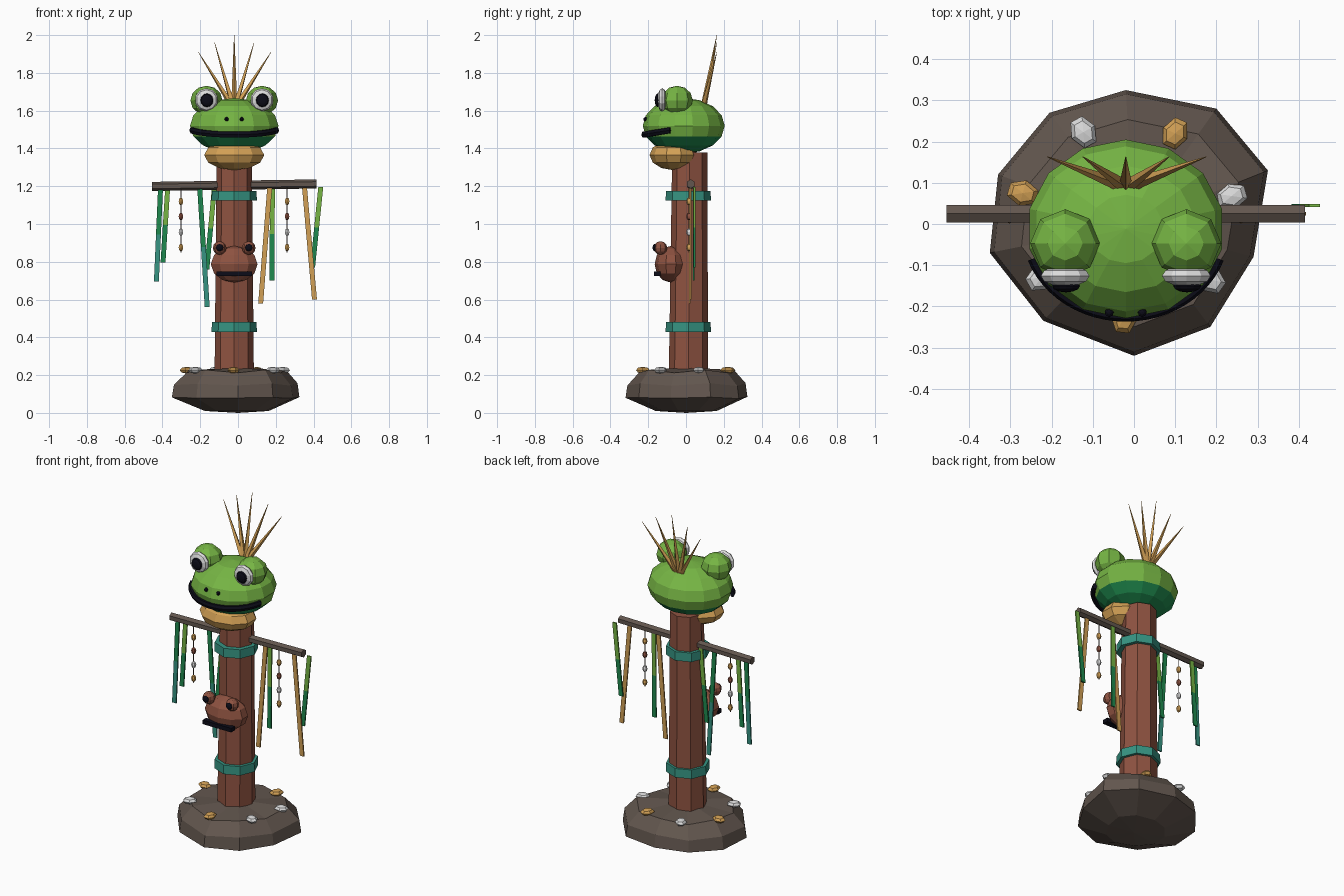
import bpy, bmesh, math
from mathutils import Vector, Matrix

if "Cube" in bpy.data.objects:
    bpy.data.objects.remove(bpy.data.objects["Cube"])

CX = -0.02  # the post and head sit slightly left of centre


def mat(name, hex_code):
    m = bpy.data.materials.new(name)
    rgb = [int(hex_code[i:i + 2], 16) / 255 for i in (0, 2, 4)]
    lin = [c / 12.92 if c <= 0.04045 else ((c + 0.055) / 1.055) ** 2.4 for c in rgb]
    m.diffuse_color = (*lin, 1)
    m.use_nodes = True
    m.node_tree.nodes["Principled BSDF"].inputs["Base Color"].default_value = m.diffuse_color
    return m


LEAF = mat("leaf green", "76B544")
EMERALD = mat("emerald green", "1F8A4E")
TEAL = mat("teal", "369482")
GOLD = mat("straw gold", "D2A055")
WOOD = mat("red wood", "8F5341")
BARK = mat("dark bark", "62564E")
WHITE = mat("pale white", "DCDCDC")
BLACK = mat("ink black", "0C0C18")


def finish(name, bm, *mats):
    bmesh.ops.recalc_face_normals(bm, faces=bm.faces[:])
    me = bpy.data.meshes.new(name)
    bm.to_mesh(me)
    bm.free()
    ob = bpy.data.objects.new(name, me)
    bpy.context.collection.objects.link(ob)
    for m in mats:
        me.materials.append(m)
    return ob


def ball(name, loc, size, m, seg=8, rings=6, rot=None):
    bm = bmesh.new()
    bmesh.ops.create_uvsphere(bm, u_segments=seg, v_segments=rings, radius=1)
    if rot:
        bm.transform(rot)
    bm.transform(Matrix.Translation(loc) @ Matrix.Diagonal((*size, 1)))
    return finish(name, bm, m)


def rod(name, a, b, r1, r2, m, seg=8, spin=0):
    a, b = Vector(a), Vector(b)
    d = b - a
    bm = bmesh.new()
    bmesh.ops.create_cone(bm, cap_ends=True, segments=seg, radius1=r1, radius2=r2, depth=d.length)
    q = d.to_track_quat('Z', 'Y').to_matrix().to_4x4()
    bm.transform(Matrix.Translation((a + b) / 2) @ q @ Matrix.Rotation(spin, 4, 'Z'))
    return finish(name, bm, m)


FACE_Y = Matrix.Rotation(math.pi / 2, 4, 'X')

# Rock base: one irregular outline stacked at several heights
outline = [(-0.02, 0.325), (0.2, 0.28), (0.325, 0.13), (0.29, -0.08), (0.185, -0.25),
           (0.0, -0.32), (-0.22, -0.235), (-0.35, -0.07), (-0.33, 0.12), (-0.205, 0.27)]
bm = bmesh.new()
levels = [(0.5, 0.01), (1.0, 0.08), (0.97, 0.15), (0.78, 0.22)]
loops = [[bm.verts.new((x * s, y * s, z + 0.008 * math.sin(3 * i + 9 * z) * (z > 0.02)))
          for i, (x, y) in enumerate(outline)] for s, z in levels]
n = len(outline)
for lo, hi in zip(loops, loops[1:]):
    for i in range(n):
        bm.faces.new((lo[i], lo[(i + 1) % n], hi[(i + 1) % n], hi[i]))
for loop, z in ((loops[0], 0.0), (loops[-1], 0.24)):
    tip = bm.verts.new((0, 0, z))
    for i in range(n):
        bm.faces.new((loop[i], loop[(i + 1) % n], tip))
finish("rock_base", bm, BARK)

# Pebbles lying around the base, long side pointing outwards
for x, y, m in [(-0.123, 0.223, WHITE), (0.10, 0.22, GOLD), (-0.27, 0.075, GOLD), (0.237, 0.068, WHITE),
                (-0.225, -0.13, WHITE), (0.185, -0.135, WHITE), (-0.024, -0.228, GOLD)]:
    p = ball("pebble", (0, 0, 0), (0.041, 0.032, 0.018), m, 6, 4)
    p.location = (x, y, 0.226)
    p.rotation_euler.z = math.atan2(y, x)

# Post with two wrapped bands and the crossbar
rod("post", (CX, 0.013, 0.2), (CX, 0.02, 1.38), 0.104, 0.093, WOOD)
for z in (0.455, 1.15):
    rod("post_band", (CX, 0.012, z - 0.026), (CX, 0.012, z + 0.026), 0.12, 0.118, TEAL)
rod("crossbar", (-0.455, 0.025, 1.199), (0.415, 0.025, 1.212), 0.024, 0.024, BARK, 6)

# Hanging ribbons: top x, bottom x, bottom z, y, upper colour, lower colour
for x1, x2, z2, y, up, low in [
        (-0.41, -0.432, 0.695, 0.02, EMERALD, TEAL), (-0.372, -0.397, 0.795, 0.04, LEAF, EMERALD),
        (-0.203, -0.163, 0.56, 0.02, EMERALD, TEAL), (-0.125, -0.165, 0.76, 0.04, LEAF, EMERALD),
        (0.168, 0.12, 0.58, 0.02, GOLD, GOLD), (0.182, 0.18, 0.70, 0.04, LEAF, EMERALD),
        (0.352, 0.405, 0.60, 0.025, GOLD, GOLD), (0.438, 0.395, 0.77, 0.045, LEAF, EMERALD)]:
    bm = bmesh.new()
    rows = []
    for t in (0, 0.5, 1):
        x, z = x1 + (x2 - x1) * t, 1.195 + (z2 - 1.195) * t
        rows.append([bm.verts.new((x + sx * 0.013, y + sy * 0.004, z))
                     for sx, sy in ((-1, -1), (1, -1), (1, 1), (-1, 1))])
    for k in (0, 1):
        for i in range(4):
            j = (i + 1) % 4
            bm.faces.new((rows[k][i], rows[k][j], rows[k + 1][j], rows[k + 1][i])).material_index = k
    bm.faces.new(rows[0])
    bm.faces.new(rows[2]).material_index = 1
    finish("ribbon", bm, up, low)

# Bead strings
for x in (-0.302, 0.26):
    rod("bead_string", (x, 0.015, 1.2), (x, 0.015, 0.85), 0.003, 0.003, BARK, 4)
    for z, m in ((1.12, GOLD), (1.04, WOOD), (0.957, WHITE), (0.876, GOLD)):
        ball("bead", (x, 0.015, z), (0.014, 0.014, 0.021), m, 6, 4)

# Small carved face on the post
ball("carved_face", (CX, -0.08, 0.787), (0.13, 0.086, 0.097), WOOD, 10, 6)
for s in (-1, 1):
    x = CX + s * 0.077
    ball("carved_eye", (x, -0.135, 0.873), (0.036, 0.036, 0.036), WOOD)
    ball("carved_pupil", (x, -0.165, 0.875), (0.02, 0.012, 0.02), BLACK, 8, 6, FACE_Y)
bm = bmesh.new()
bmesh.ops.create_cube(bm, size=1)
bm.transform(Matrix.Translation((CX, -0.153, 0.737)) @ Matrix.Diagonal((0.188, 0.034, 0.024, 1)))
finish("carved_mouth", bm, BLACK)

# Frog head with darker jaw, and throat
head = ball("frog_head", (CX, -0.012, 1.52), (0.24, 0.217, 0.147), LEAF, 14, 8)
head.data.materials.append(EMERALD)
for f in head.data.polygons:
    f.material_index = int(f.center.z < 1.465)
ball("throat", (CX, -0.065, 1.365), (0.167, 0.128, 0.08), GOLD, 10, 6)

# Eyes and nostrils
for s in (-1, 1):
    x = CX + s * 0.147
    ball("eye_bulge", (x, -0.047, 1.654), (0.085, 0.083, 0.078), LEAF, 8, 6)
    ball("eye_white", (x, -0.126, 1.657), (0.062, 0.026, 0.062), WHITE, 10, 6, FACE_Y)
    ball("pupil", (x + 0.002, -0.15, 1.655), (0.034, 0.016, 0.036), BLACK, 12, 6, FACE_Y)
    ball("nostril", (CX + s * 0.04, -0.214, 1.555), (0.011, 0.012, 0.011), BLACK)

# Mouth: a tube swept round the front of the head
bm = bmesh.new()
prev = None
for k in range(25):
    a = math.radians(-70 + 140 * k / 24)
    out = Vector((math.sin(a), -math.cos(a), 0))
    c = Vector((CX + 0.24 * out.x, -0.012 + 0.212 * out.y, 1.508 - 0.035 * math.cos(a)))
    ring = [bm.verts.new(c + 0.013 * math.cos(t) * out + Vector((0, 0, 0.018 * math.sin(t))))
            for t in (math.tau * i / 6 for i in range(6))]
    if prev:
        for i in range(6):
            bm.faces.new((prev[i], prev[(i + 1) % 6], ring[(i + 1) % 6], ring[i]))
    if k in (0, 24):
        bm.faces.new(ring)
    prev = ring
finish("mouth", bm, BLACK)

# Crest of pointed quills
for dx, z in ((-0.19, 1.91), (-0.104, 1.96), (0, 2.0), (0.105, 1.96), (0.195, 1.91)):
    rod("crest_quill", (CX + dx * 0.08, 0.095, 1.63), (CX + dx, 0.163, z), 0.016, 0.001, GOLD, 4)
